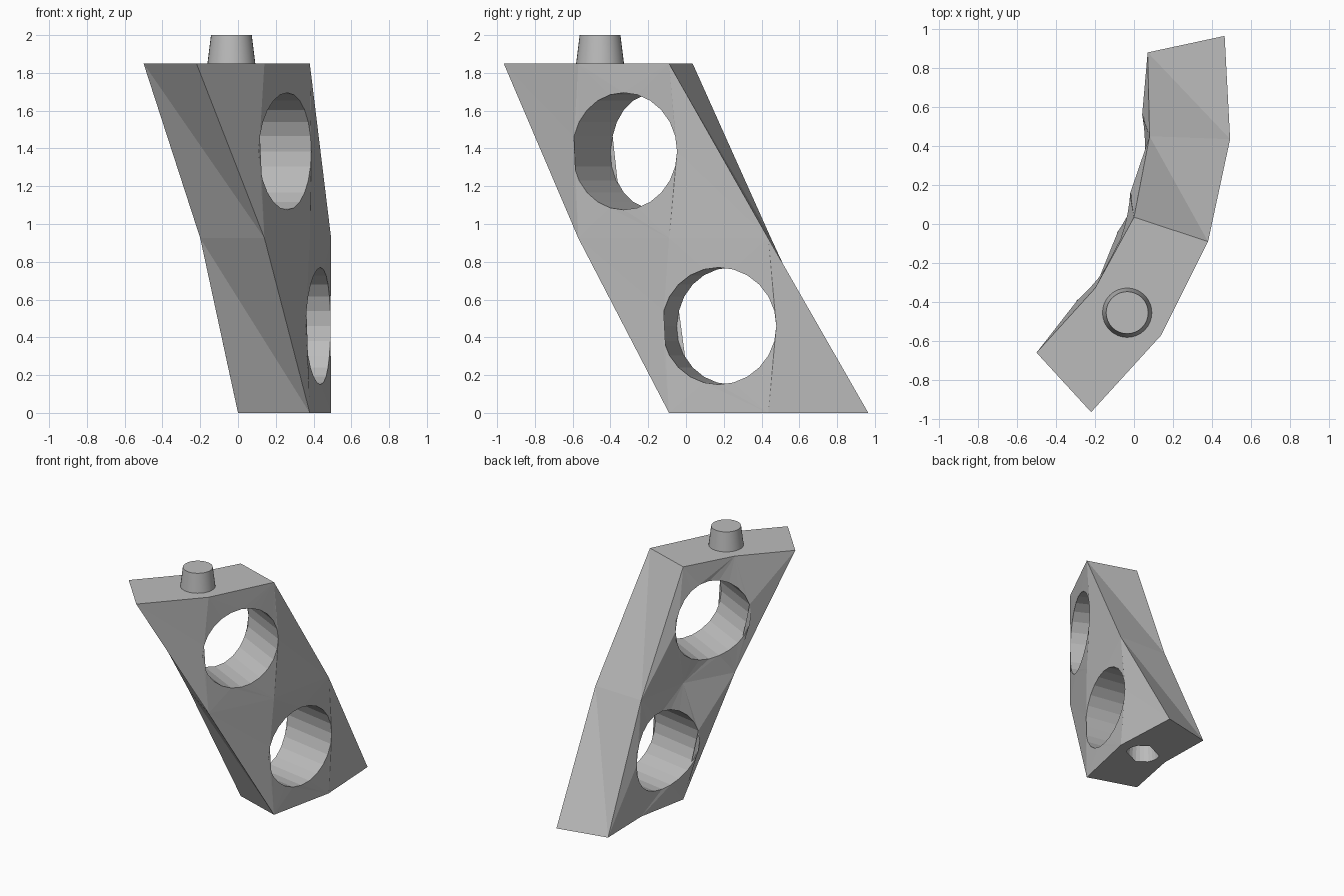
import bpy, bmesh, math
from mathutils import Vector

if "Cube" in bpy.data.objects:
    bpy.data.objects.remove(bpy.data.objects["Cube"])

grey = bpy.data.materials.new("plain grey")
grey.use_nodes = True
grey.diffuse_color = (0.5, 0.5, 0.5, 1)
grey.node_tree.nodes["Principled BSDF"].inputs["Base Color"].default_value = (0.5, 0.5, 0.5, 1)

TOP, MID, SIDES, HOLE = 1.85, 0.925, 24, 0.31
inner = [(-0.5, -0.66), (-0.2, -0.33), (0, 0.035), (0.08, 0.45), (0.07, 0.88)]
outer = [(-0.22, -0.965), (0.14, -0.57), (0.38, -0.09), (0.493, 0.435), (0.465, 0.965)]

bm = bmesh.new()


def corner_grid(plan):
    """Corners of one leaning, curved wall, keyed by column and level."""
    levels = {"t": (TOP, (0, 1, 2)), "m": (MID, (1, 2, 3)), "b": (0, (2, 3, 4))}
    return {(c, k): bm.verts.new((*plan[c], z))
            for k, (z, cols) in levels.items() for c in cols}


def ring(centre, across, up, radius, bulge=Vector()):
    """Clockwise loop whose sides are drawn out along the bulge vector."""
    verts = []
    for i in range(SIDES):
        a = -math.tau * i / SIDES
        verts.append(bm.verts.new(centre + radius * (across * math.cos(a) + up * math.sin(a))
                                  + bulge * math.cos(a) ** 2))
    return verts


def fill_around(loop, corners):
    """Triangles between a round loop and the corners surrounding it."""
    near = [min(range(len(corners)), key=lambda k: (corners[k].co - v.co).length) for v in loop]
    cur = near[0]
    for i in range(SIDES):
        j = (i + 1) % SIDES
        bm.faces.new((loop[i], loop[j], corners[cur]))
        while cur != near[j]:
            nxt = (cur + 1) % len(corners)
            bm.faces.new((loop[j], corners[cur], corners[nxt]))
            cur = nxt


def tunnel(a, b):
    for i in range(SIDES):
        j = (i + 1) % SIDES
        bm.faces.new((a[i], a[j], b[j], b[i]))


def panel(grid, first, upper):
    keys = "tm" if upper else "mb"
    return ([grid[first + k, keys[0]] for k in range(3)]
            + [grid[first + 3 - k, keys[1]] for k in range(3)])


I, O = corner_grid(inner), corner_grid(outer)
UP = Vector((0, 0, 1))

# Two panels per wall, joined by a round tunnel
for first, z in ((0, 1.385), (1, 0.46)):
    p, q = (Vector((*outer[first + k], z)) for k in (1, 2))
    r, s = (Vector((*inner[first + k], z)) for k in (1, 2))
    across = (q - p).normalized()
    inward = UP.cross(across)
    outer_ring = ring((p + q) / 2, across, UP, HOLE, inward * 0.012)
    inner_ring = ring((r + s) / 2, across, UP, HOLE, inward * 0.065)
    fill_around(outer_ring, panel(O, first, first == 0))
    fill_around(inner_ring, panel(I, first, first == 0))
    tunnel(outer_ring, inner_ring)

# Slanted front and back ends
for c in (0, 2):
    path = list(zip((c, c + 1, c + 2), "tmb"))
    for a, b in zip(path, path[1:]):
        if c == 0:
            tris = ((I[a], O[a], O[b]), (I[a], O[b], I[b]))
        else:
            tris = ((I[a], O[a], I[b]), (O[a], O[b], I[b]))
        for t in tris:
            bm.faces.new(t)

# Flat top
bm.faces.new([I[c, "t"] for c in (0, 1, 2)] + [O[c, "t"] for c in (2, 1, 0)])

# Underside with a blind socket
socket = Vector(((inner[3][0] + outer[3][0]) / 2, (inner[3][1] + outer[3][1]) / 2, 0))
X, Y = Vector((1, 0, 0)), Vector((0, 1, 0))
mouth = ring(socket, X, Y, 0.125)
end = ring(socket + UP * 0.14, X, Y, 0.108)
fill_around(mouth, [I[c, "b"] for c in (2, 3, 4)] + [O[c, "b"] for c in (4, 3, 2)])
tunnel(mouth, end)
bm.faces.new(end)

bmesh.ops.recalc_face_normals(bm, faces=bm.faces)
mesh = bpy.data.meshes.new("curved_block")
bm.to_mesh(mesh)
bm.free()
mesh.materials.append(grey)
block = bpy.data.objects.new("curved_block", mesh)
bpy.context.collection.objects.link(block)

# Tapered peg on top
bpy.ops.mesh.primitive_cone_add(vertices=32, radius1=0.128, radius2=0.108, depth=0.16,
                                location=(-0.035, -0.455, 1.92))
peg = bpy.context.object
peg.name = "peg"
peg.data.materials.append(grey)
bpy.ops.object.shade_smooth_by_angle(angle=math.radians(30))
